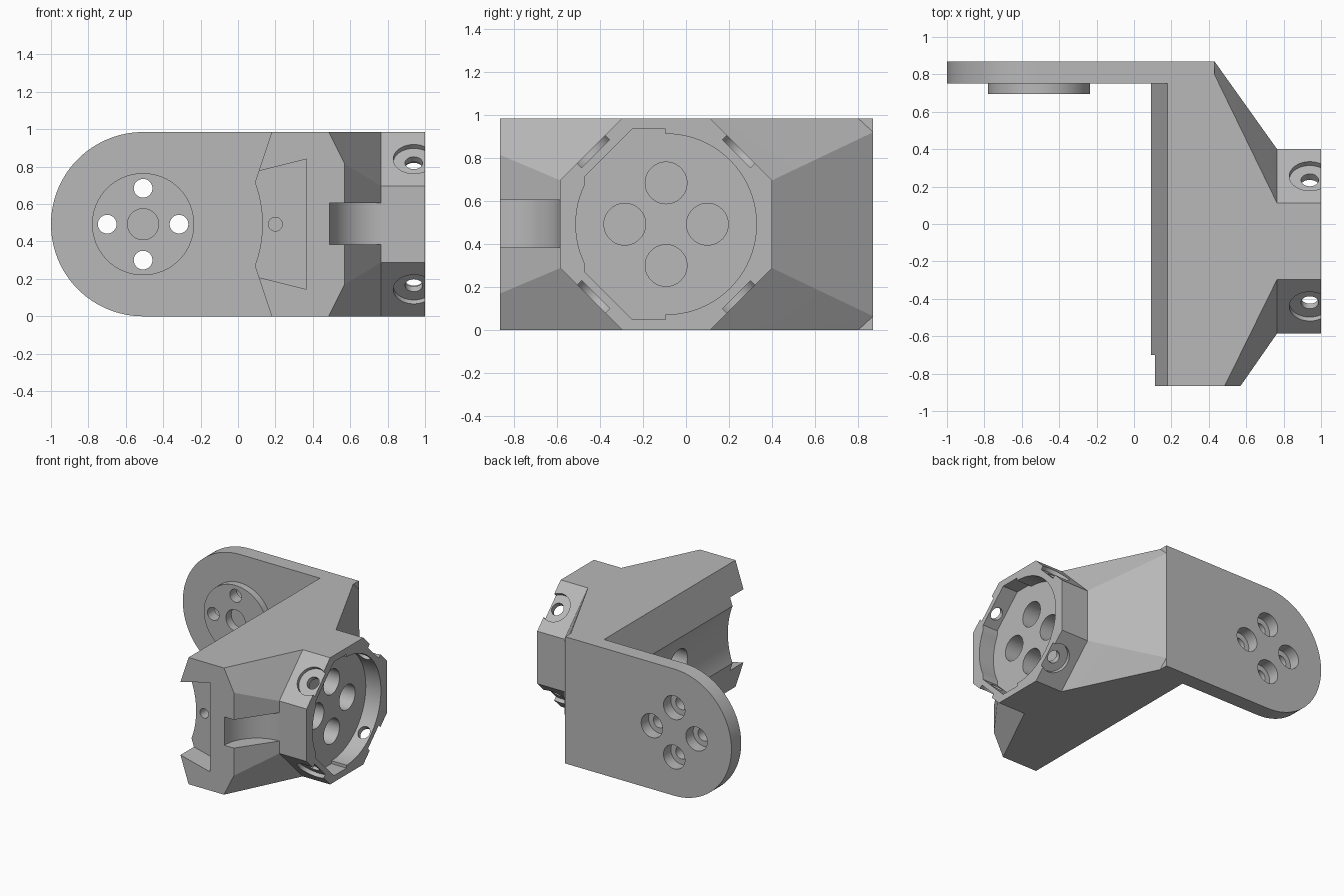
import bpy, bmesh, math
from mathutils import Vector, Matrix

old = bpy.data.objects.get("Cube")
if old:
    bpy.data.objects.remove(old, do_unlink=True)

H = 0.985            # overall height
M = H / 2            # mid height
CY = -0.0925         # cup axis in y
PX = -0.5075         # pivot axis in x

grey = bpy.data.materials.new("plain grey")
grey.use_nodes = True
colour = (0.48, 0.48, 0.48, 1)
grey.diffuse_color = colour
grey.node_tree.nodes["Principled BSDF"].inputs["Base Color"].default_value = colour


def finish(name, bm):
    bmesh.ops.recalc_face_normals(bm, faces=bm.faces[:])
    mesh = bpy.data.meshes.new(name)
    bm.to_mesh(mesh)
    bm.free()
    mesh.materials.append(grey)
    ob = bpy.data.objects.new(name, mesh)
    bpy.context.collection.objects.link(ob)
    return ob


def prism(name, pts, axis, lo, hi):
    """Extrude a 2D outline along the x, y or z axis."""
    def place(p, t):
        return {"x": (t, *p), "y": (p[0], t, p[1]), "z": (*p, t)}[axis]
    bm = bmesh.new()
    a = [bm.verts.new(place(p, lo)) for p in pts]
    b = [bm.verts.new(place(p, hi)) for p in pts]
    bm.faces.new(a)
    bm.faces.new(b[::-1])
    for i in range(len(pts)):
        j = (i + 1) % len(pts)
        bm.faces.new((a[i], a[j], b[j], b[i]))
    return finish(name, bm)


def arc(cx, cy, r, start=0.0, end=2 * math.pi, n=64):
    full = abs(end - start) > 6.28
    steps = n if full else n - 1
    return [(cx + r * math.cos(start + (end - start) * i / steps),
             cy + r * math.sin(start + (end - start) * i / steps)) for i in range(n)]


def radial_cylinder(name, direction, x, r, near, far):
    """Cylinder pointing outwards from the cup axis."""
    d = Vector(direction).normalized()
    centre = Vector((x, CY, M)) + d * (near + far) / 2
    mat = Matrix.Translation(centre) @ d.to_track_quat("Z", "Y").to_matrix().to_4x4()
    bm = bmesh.new()
    bmesh.ops.create_cone(bm, cap_ends=True, segments=40, radius1=r, radius2=r,
                          depth=far - near, matrix=mat)
    return finish(name, bm)


def combine(target, tool, operation):
    mod = target.modifiers.new("join", "BOOLEAN")
    mod.operation = operation
    mod.solver = "EXACT"
    mod.object = tool
    bpy.context.view_layer.update()
    mesh = bpy.data.meshes.new_from_object(
        target.evaluated_get(bpy.context.evaluated_depsgraph_get()))
    target.modifiers.clear()
    target.data = mesh
    bpy.data.objects.remove(tool, do_unlink=True)


# Octagonal cup outline
octagon = [(CY + p[0], M + p[1])
           for p in arc(0, 0, M / math.cos(math.pi / 8), math.pi / 8,
                        math.pi / 8 + 2 * math.pi, 8)]

# Tapered body: hull from the wide wall to the octagon
half = [(0, -0.865, H), (0.485, -0.865, H), (0.57, -0.865, 0.815),
        (0, 0.80, H), (0.43, 0.80, H), (0, 0.87, 0.92), (0.43, 0.87, 0.92)]
bm = bmesh.new()
for x, y, z in half:
    bm.verts.new((x, y, z))
    bm.verts.new((x, y, H - z))
for y, z in octagon:
    bm.verts.new((0.765, y, z))
hull = bmesh.ops.convex_hull(bm, input=bm.verts[:])
unused = [v for v in bm.verts if not v.link_faces]
bmesh.ops.delete(bm, geom=unused, context="VERTS")
body = finish("bracket_body", bm)

# Hollowed face toward the pivot, with slanted lips
hollow = ([(-0.2, -0.045), (0.195, -0.045)]
          + arc(-0.51, M, 0.64, -0.354, 0.354, 24)
          + [(0.195, H + 0.045), (-0.2, H + 0.045)])
combine(body, prism("hollow_cutter", hollow, "y", -1, 0.75), "DIFFERENCE")

# Side plate with round end, pivot boss and octagonal cup
plate = [(0.43, 0), (0.43, H)] + arc(PX, M, M, math.pi / 2, 1.5 * math.pi, 48)
combine(body, prism("side_plate", plate, "y", 0.75, 0.87), "UNION")
combine(body, prism("pivot_boss", arc(PX, M, 0.273), "y", 0.695, 0.80), "UNION")
combine(body, prism("cup", octagon, "x", 0.765, 1.0), "UNION")

cutters = []

# Pivot centre recess and its ring of stepped holes
cutters.append(prism("pivot_recess", arc(PX, M, 0.083, n=40), "y", 0.6, 0.76))
ring = [(1, 0), (0, 1), (-1, 0), (0, -1)]
for dx, dz in ring:
    x, z = PX + 0.192 * dx, M + 0.192 * dz
    cutters.append(prism("plate_hole", arc(x, z, 0.05, n=32), "y", 0.6, 1))
    cutters.append(prism("plate_counterbore", arc(x, z, 0.092, n=40), "y", 0.78, 1))

# Cup recess: round, with a faceted clearance on the front half
cutters.append(prism("cup_recess", arc(CY, M, 0.42, n=80), "x", 0.87, 1.1))
facets = [(-0.095, 0.935), (-0.25, 0.935), (-0.47, 0.715),
          (-0.47, H - 0.715), (-0.25, H - 0.935), (-0.095, H - 0.935)]
cutters.append(prism("cup_clearance", facets, "x", 0.87, 1.1))
for dy, dz in ring:
    cutters.append(prism("cup_hole", arc(CY + 0.192 * dy, M + 0.192 * dz, 0.097, n=40),
                         "x", 0.74, 1.05))

# Screw seats on the slanted cup sides
for sy in (-1, 1):
    for sz in (-1, 1):
        cutters.append(radial_cylinder("seat", (0, sy, sz), 0.94, 0.11, 0.463, 0.6))
        cutters.append(radial_cylinder("screw_hole", (0, sy, sz), 0.94, 0.047, 0.35, 0.6))

# Front pocket with a small screw hole
pocket = [(0, 0.749), (0.365, 0.84), (0.365, H - 0.84), (0, H - 0.749)]
cutters.append(prism("front_pocket", pocket, "y", -1, -0.7))
cutters.append(prism("pocket_hole", arc(0.2, M, 0.037, n=32), "y", -0.8, -0.5))

# Curved channel in the front slope and round recess in the hollow face
cutters.append(prism("channel", arc(0.768, -0.865, 0.28), "z", 0.385, 0.605))
cutters.append(prism("hollow_recess", arc(CY, M, 0.11, n=40), "x", 0, 0.3))

for cutter in cutters:
    combine(body, cutter, "DIFFERENCE")

# Smooth the round surfaces, keep the edges crisp
bpy.ops.object.select_all(action="DESELECT")
body.select_set(True)
bpy.context.view_layer.objects.active = body
bpy.ops.object.shade_smooth_by_angle(angle=math.radians(25))
